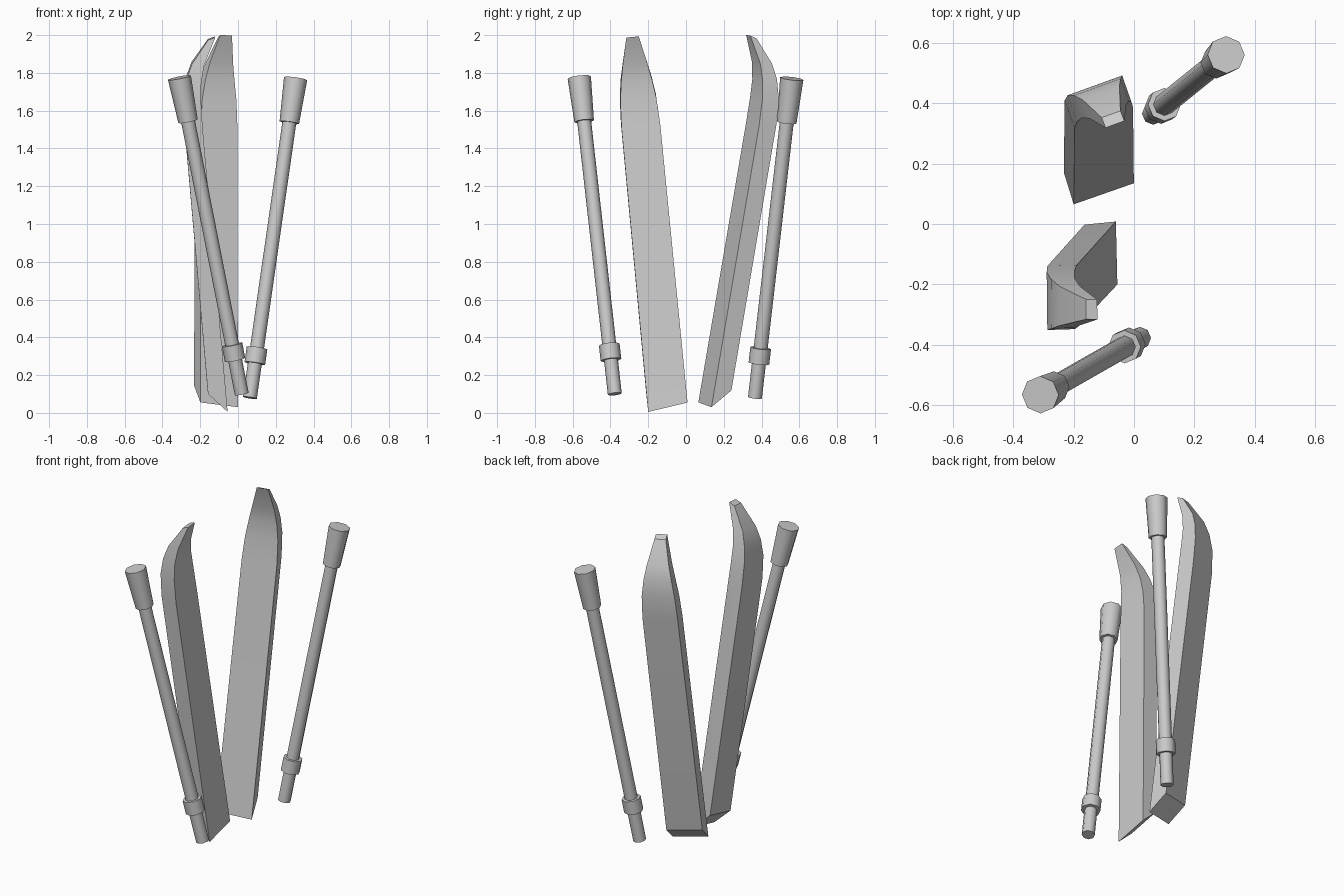
import bpy, bmesh, math
from mathutils import Vector

if "Cube" in bpy.data.objects:
    bpy.data.objects.remove(bpy.data.objects["Cube"])

V = Vector


def finish(name, bm, angle):
    bmesh.ops.recalc_face_normals(bm, faces=bm.faces)
    me = bpy.data.meshes.new(name)
    bm.to_mesh(me)
    bm.free()
    ob = bpy.data.objects.new(name, me)
    bpy.context.collection.objects.link(ob)
    bpy.ops.object.select_all(action='DESELECT')
    bpy.context.view_layer.objects.active = ob
    ob.select_set(True)
    bpy.ops.object.shade_smooth_by_angle(angle=math.radians(angle))
    return ob


def loft(name, rings, angle):
    """Skin a closed, capped solid through equal-sized rings of points."""
    bm = bmesh.new()
    rows = [[bm.verts.new(p) for p in r] for r in rings]
    n = len(rows[0])
    for a, b in zip(rows, rows[1:]):
        for i in range(n):
            bm.faces.new((a[i], a[(i + 1) % n], b[(i + 1) % n], b[i]))
    bm.faces.new(rows[0])
    bm.faces.new(rows[-1])
    return finish(name, bm, angle)


# Ski side profile: front length, back length, half width, front and back offset
SKI = [(0.0, 0.105, 0.106, 0.0, -0.095),
       (1.50, 1.53, 0.103, 0.0, -0.095),
       (1.64, 1.67, 0.096, 0.004, -0.085),
       (1.74, 1.765, 0.082, 0.014, -0.062),
       (1.83, 1.84, 0.065, 0.038, -0.027),
       (1.967, 1.957, 0.033, 0.108, 0.070)]


def ski(name, base, lean, across, skew):
    l = V(lean).normalized()
    w = V(across)
    w = (w - l * w.dot(l)).normalized()
    n = w.cross(l)
    rings = []
    for k, (sf, sb, hw, f, b) in enumerate(SKI):
        sk = skew / 2 if k == 0 else 0
        rings.append([V(base) + l * (s + side * sk) + w * (side * hw) + n * o
                      for side, s, o in ((-1, sf, f), (1, sf, f), (1, sb, b), (-1, sb, b))])
    return loft(name, rings, 30)


ski("back_ski", (-0.10, 0.10, 0.043), (0, 0.17, 1), (0.2, 0.07, -0.025), -0.013)
ski("front_ski", (-0.0575, -0.096, 0.03), (-0.088, -0.096, 1), (-0.005, 0.208, 0.05), 0.03)


def tube(name, tip, axis, z0, r0, z1, r1):
    """Eight-sided tapered tube along a pole axis."""
    q = V((0, 0, 1)).rotation_difference(axis)
    rings = [[V(tip) + q @ V((r * math.cos(i * math.pi / 4), r * math.sin(i * math.pi / 4), z))
              for i in range(8)] for z, r in ((z0, r0), (z1, r1))]
    return loft(name, rings, 50)


# Poles: shaft, basket ring near the tip, grip at the top
for side, tip, top in (("front", (0.02, -0.377, 0.10), (-0.31, -0.565, 1.775)),
                       ("back", (0.063, 0.365, 0.08), (0.305, 0.56, 1.77))):
    d = V(top) - V(tip)
    length, axis = d.length, d.normalized()
    tube(side + "_pole_shaft", tip, axis, 0, 0.037, length - 0.2, 0.037)
    tube(side + "_pole_basket", tip, axis, 0.185, 0.055, 0.268, 0.055)
    tube(side + "_pole_grip", tip, axis, length - 0.237, 0.052, length, 0.062)
